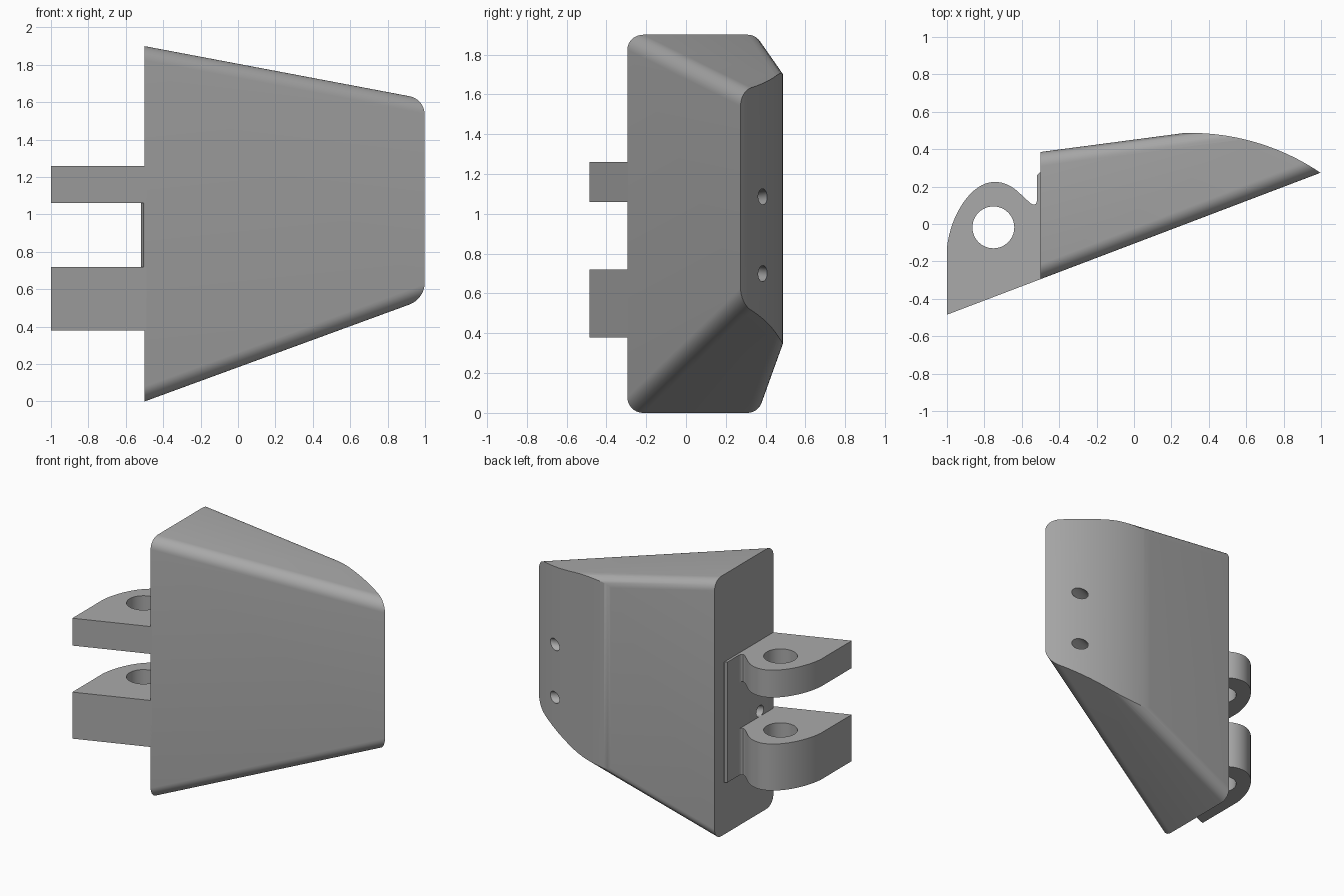
import bpy
import bmesh
import math
from mathutils import Vector

default = bpy.data.objects.get("Cube")
if default:
    bpy.data.objects.remove(default, do_unlink=True)

grey = bpy.data.materials.new("plain_grey")
grey.use_nodes = True
GREY = (0.4, 0.4, 0.4, 1)
grey.diffuse_color = GREY
grey.node_tree.nodes["Principled BSDF"].inputs["Base Color"].default_value = GREY


def add_object(name, bm):
    bmesh.ops.recalc_face_normals(bm, faces=bm.faces)
    mesh = bpy.data.meshes.new(name)
    bm.to_mesh(mesh)
    bm.free()
    mesh.materials.append(grey)
    obj = bpy.data.objects.new(name, mesh)
    bpy.context.collection.objects.link(obj)
    return obj


def prism(name, outline, z0, z1):
    """Extrude a plan outline from z0 to z1."""
    bm = bmesh.new()
    face = bm.faces.new([bm.verts.new((x, y, z0)) for x, y in outline])
    top = bmesh.ops.extrude_face_region(bm, geom=[face])["geom"]
    verts = [v for v in top if isinstance(v, bmesh.types.BMVert)]
    bmesh.ops.translate(bm, verts=verts, vec=(0, 0, z1 - z0))
    return add_object(name, bm)


def rod(name, start, end, radius, sides):
    """Cylinder between two points."""
    bm = bmesh.new()
    start, end = Vector(start), Vector(end)
    axis = end - start
    bmesh.ops.create_cone(bm, cap_ends=True, segments=sides, radius1=radius,
                          radius2=radius, depth=axis.length)
    obj = add_object(name, bm)
    obj.matrix_world = axis.to_track_quat("Z", "Y").to_matrix().to_4x4()
    obj.location = (start + end) / 2
    return obj


def apply_boolean(obj, cutter, operation="DIFFERENCE"):
    mod = obj.modifiers.new("cut", "BOOLEAN")
    mod.operation = operation
    mod.solver = "EXACT"
    mod.object = cutter
    cutter.hide_render = True
    bpy.context.view_layer.update()
    bpy.context.view_layer.objects.active = obj
    bpy.ops.object.modifier_apply(modifier=mod.name)


def bezier(a, b, c, d, steps):
    pts = []
    for i in range(steps + 1):
        t = i / steps
        s = 1 - t
        w = (s**3, 3 * s * s * t, 3 * s * t * t, t**3)
        pts.append(tuple(sum(k * p[n] for k, p in zip(w, (a, b, c, d))) for n in (0, 1)))
    return pts


# Sloping planes that bound the body, as functions of x
def front(x): return -0.295 + 0.38 * (x + 0.5)
def back(x): return 0.385 + 0.132 * (x + 0.5)
def top(x): return 1.9 - 0.189 * (x + 0.5)
def bottom(x): return 0.366 * (x + 0.5)


# Body: tapered block with its four long edges rounded
bm = bmesh.new()
rings = []
for x in (-0.5, 1.3):
    rings.append([bm.verts.new((x, fy(x), fz(x))) for fy, fz in
                  ((front, bottom), (back, bottom), (back, top), (front, top))])
for ring in rings:
    bm.faces.new(ring)
for i in range(4):
    j = (i + 1) % 4
    bm.faces.new((rings[0][i], rings[0][j], rings[1][j], rings[1][i]))
bmesh.ops.recalc_face_normals(bm, faces=bm.faces)
long_edges = [bm.edges.get((rings[0][i], rings[1][i])) for i in range(4)]
bmesh.ops.bevel(bm, geom=long_edges, offset=0.075, offset_type="OFFSET",
                segments=8, profile=0.5, affect="EDGES")
body = add_object("body", bm)

# Curved rear face running to the sharp tip
R, CX, CY = 1.247, 0.3, -0.76
arc = []
for i in range(33):
    x = 0.15 + i * 0.93 / 32
    arc.append((x, CY + math.sqrt(R * R - (x - CX) ** 2)))
arc_trim = prism("arc_trim", [(-0.8, -1), (1.08, -1)] + arc[::-1] + [(0.05, 0.7), (-0.8, 0.7)],
                 -0.3, 2.2)
apply_boolean(body, arc_trim, "INTERSECT")

# Mounting plate on the hinge side
plate = prism("mounting_plate", [(-0.49, front(-0.49) + 0.01), (-0.505, front(-0.505) + 0.005),
                                 (-0.518, front(-0.518) + 0.04),
                                 (-0.518, 0.26), (-0.505, 0.275), (-0.49, 0.275)], 0.38, 1.26)

# Hinge lugs with a pin hole
outline = [(-0.49, front(-0.49)), (-1, front(-1))]
outline += bezier((-1, -0.125), (-0.98, 0.05), (-0.87, 0.225), (-0.745, 0.225), 16)
outline += bezier((-0.745, 0.225), (-0.69, 0.225), (-0.65, 0.2), (-0.615, 0.168), 8)[1:]
outline += bezier((-0.56, 0.117), (-0.54, 0.098), (-0.52, 0.098), (-0.518, 0.13), 6)
outline += [(-0.49, 0.13)]
pin = rod("pin_cutter", (-0.752, -0.018, 0.2), (-0.752, -0.018, 1.5), 0.112, 48)
lugs = []
for name, z0, z1 in (("upper_lug", 1.06, 1.26), ("lower_lug", 0.38, 0.72)):
    lug = prism(name, outline, z0, z1)
    apply_boolean(lug, pin)
    lugs.append(lug)

# Two narrow bores running parallel to the front face
bores = []
for side in (-1, 1):
    a = Vector((-0.5, -0.107, 0.893 + side * 0.135))
    b = Vector((0.79, 0.385, 0.893 + side * 0.193))
    d = (b - a).normalized() * 0.2
    bore = rod("bore_cutter", a - d * 0.3, b + d, 0.04, 24)
    for part in (body, plate):
        apply_boolean(part, bore)
    bores.append(bore)

for cutter in [arc_trim, pin] + bores:
    bpy.data.objects.remove(cutter, do_unlink=True)

# Smooth the rounded surfaces, keep the corners sharp
bpy.ops.object.select_all(action="DESELECT")
for part in [body, plate] + lugs:
    part.select_set(True)
bpy.context.view_layer.objects.active = body
bpy.ops.object.shade_smooth_by_angle(angle=math.radians(25))
